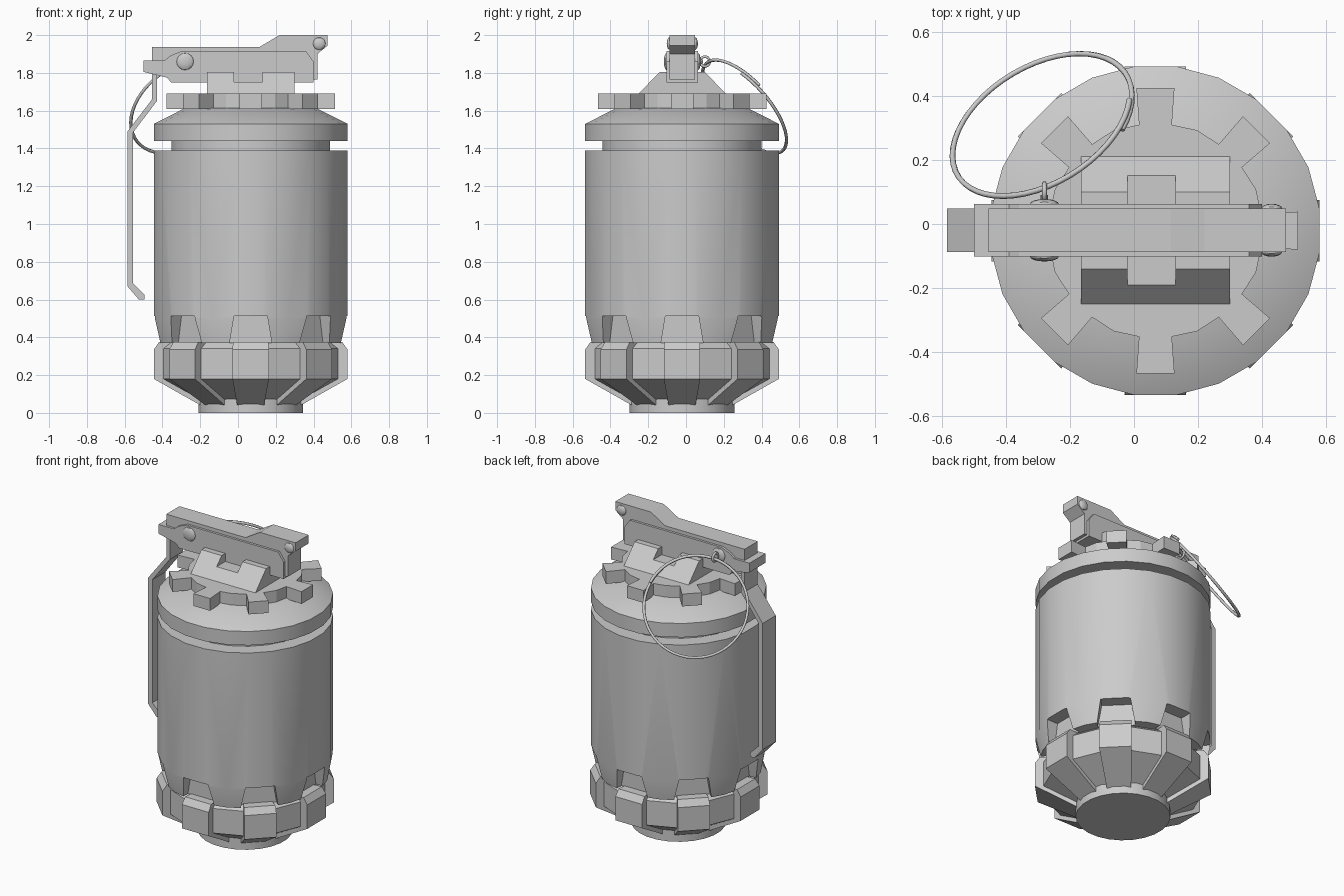
import bpy, bmesh, math
from mathutils import Vector, Matrix

if "Cube" in bpy.data.objects:
    bpy.data.objects.remove(bpy.data.objects["Cube"])

CX, CY = 0.067, -0.021          # axis of the canister
AXIS = Matrix.Translation((CX, CY, 0))


def finish(name, bm, mat=None, smooth=False):
    if mat:
        bm.transform(mat)
    bmesh.ops.recalc_face_normals(bm, faces=bm.faces)
    me = bpy.data.meshes.new(name)
    bm.to_mesh(me)
    bm.free()
    ob = bpy.data.objects.new(name, me)
    bpy.context.collection.objects.link(ob)
    if smooth:
        bpy.ops.object.select_all(action='DESELECT')
        ob.select_set(True)
        bpy.context.view_layer.objects.active = ob
        bpy.ops.object.shade_smooth_by_angle(angle=math.radians(28))
    return ob


def lathe(name, profile, n, smooth=True):
    """Closed solid of revolution; radii are measured to the middle of each flat."""
    bm = bmesh.new()
    k = 1 / math.cos(math.pi / n)
    rings = []
    for r, z in profile:
        rings.append([bm.verts.new((r * k * math.cos((i + .5) * math.tau / n),
                                    r * k * math.sin((i + .5) * math.tau / n), z)) for i in range(n)])
    for a, b in zip(rings, rings[1:]):
        for i in range(n):
            j = (i + 1) % n
            bm.faces.new((a[i], a[j], b[j], b[i]))
    bm.faces.new(rings[0])
    bm.faces.new(rings[-1])
    return finish(name, bm, AXIS, smooth)


def add_prism(bm, pts, to3d, a, b):
    lo = [bm.verts.new(to3d(p, a)) for p in pts]
    hi = [bm.verts.new(to3d(p, b)) for p in pts]
    bm.faces.new(lo)
    bm.faces.new(hi)
    for i in range(len(pts)):
        j = (i + 1) % len(pts)
        bm.faces.new((lo[i], lo[j], hi[j], hi[i]))


along_x = lambda p, t: (t, p[0], p[1])
along_y = lambda p, t: (p[0], t, p[1])
along_z = lambda p, t: (p[0], p[1], t)


def prism(name, pts, to3d, a, b, mat=None):
    bm = bmesh.new()
    add_prism(bm, pts, to3d, a, b)
    return finish(name, bm, mat)


def cut(ob, cutter):
    m = ob.modifiers.new("cut", 'BOOLEAN')
    m.operation, m.object, m.solver = 'DIFFERENCE', cutter, 'EXACT'
    dg = bpy.context.evaluated_depsgraph_get()
    ob.data = bpy.data.meshes.new_from_object(ob.evaluated_get(dg))
    ob.modifiers.clear()
    bpy.data.objects.remove(cutter)


def cylinder_y(name, x, z, y0, y1, r, n=16):
    pts = [(x + r * math.cos(i * math.tau / n), z + r * math.sin(i * math.tau / n)) for i in range(n)]
    return prism(name, pts, along_y, y0, y1)


def wire(name, points, r, cyclic=False):
    cu = bpy.data.curves.new(name, 'CURVE')
    cu.dimensions = '3D'
    cu.bevel_depth, cu.bevel_resolution, cu.use_fill_caps = r, 1, True
    sp = cu.splines.new('POLY')
    sp.points.add(len(points) - 1)
    for p, co in zip(sp.points, points):
        p.co = (*co, 1)
    sp.use_cyclic_u = cyclic
    ob = bpy.data.objects.new(name, cu)
    bpy.context.collection.objects.link(ob)
    return ob


# Main canister, with eight tapered notches round its lower rim
body = lathe("canister_body", [(.49, .37), (.513, .50), (.513, 1.39), (.42, 1.39), (.42, 1.46)], 24)
bm = bmesh.new()
for i in range(8):
    part = bmesh.new()
    add_prism(part, [(-.118, .33), (.118, .33), (.088, .512), (-.088, .512)], along_x, .43, .60)
    part.transform(Matrix.Rotation(i * math.tau / 8, 4, 'Z'))
    tmp = bpy.data.meshes.new("tmp")
    part.to_mesh(tmp)
    part.free()
    bm.from_mesh(tmp)
    bpy.data.meshes.remove(tmp)
cut(body, finish("notch_cutter", bm, AXIS))

# Upper cap and bottom dish
lathe("upper_cap", [(.40, 1.44), (.513, 1.44), (.513, 1.53), (.345, 1.615)], 24)
lathe("base_dish", [(.22, .04), (.462, .18), (.462, .34), (.42, .375)], 16, False)
lathe("base_foot", [(.277, 0), (.277, .075)], 24)

# Eight grip blocks round the base
profile = [(.265, .04), (.513, .18), (.513, .335), (.485, .375), (.40, .375), (.40, .18), (.21, .05)]
for i in range(8):
    prism(f"base_block_{i + 1}", profile, lambda p, s: (p[0], s * (.045 + .1 * p[0]), p[1]), -1, 1,
          AXIS @ Matrix.Rotation(i * math.tau / 8, 4, 'Z'))

# Toothed collar
pts = []
for i in range(8):
    for r, d in ((.335, -8.8), (.45, -7.6), (.45, 7.6), (.335, 8.8), (.34, 22.5)):
        a = math.radians(45 * i + d)
        pts.append((r * math.cos(a), r * math.sin(a)))
prism("toothed_collar", pts, along_z, 1.61, 1.69, AXIS)

# Sloped lever housing with a slot across the middle
housing = prism("lever_housing", [(-.255, 1.685), (.215, 1.685), (.10, 1.805), (-.14, 1.805)],
                along_x, -.165, .30)
cut(housing, prism("slot_cutter", [(-.02, 1.752), (.13, 1.752), (.13, 1.9), (-.02, 1.9)],
                   along_y, -.4, .4))

# Lever head: two side plates and the raised top bar
plate = [(-.5, 1.805), (-.375, 1.775), (-.355, 1.75), (.40, 1.75), (.40, 1.86), (.36, 1.915),
         (-.30, 1.915), (-.36, 1.89), (-.39, 1.865), (-.5, 1.865)]
prism("lever_side_plates", plate, along_y, -.102, .063)
prism("lever_top_bar", [(-.455, 1.80), (.30, 1.76), (.42, 1.765), (.42, 1.90), (.475, 1.945), (.475, 2.0),
                        (.22, 2.0), (.115, 1.938), (-.455, 1.938)], along_y, -.087, .048)

# Long bent safety handle
prism("safety_handle", [(-.455, 1.85), (-.455, 1.66), (-.585, 1.49), (-.585, .67), (-.525, .6), (-.495, .6),
                        (-.495, .625), (-.555, .685), (-.555, 1.485), (-.43, 1.65), (-.43, 1.85)],
      along_y, -.087, .048)

# Rivets with domed heads
for x, z, r, h in ((-.28, 1.86, .045, .0825), (.43, 1.955, .033, .0675)):
    for s in (-1, 1):
        bm = bmesh.new()
        bmesh.ops.create_uvsphere(bm, u_segments=16, v_segments=8, radius=1)
        finish("lever_rivet", bm, Matrix.Translation((x, -.0195 + s * h, z)) @
               Matrix.Diagonal((r, .015, r, 1)), True)

# Safety pin with eyelet, and the pull ring hanging through it
cylinder_y("safety_pin", -.28, 1.86, -.10, .09, .012, 10)
wire("pin_eyelet", [(-.28, .10 + .026 * math.cos(i * math.tau / 14), 1.86 + .026 * math.sin(i * math.tau / 14))
                    for i in range(14)], .008, True)
n = Vector((-.417, .68, .603)).normalized()
u = Vector((0, -.21, .24))
u = (u - n * u.dot(n)).normalized()
v = n.cross(u)
c = Vector((-.288, .31, 1.62))
turn = []
for i in range(54):                       # overlapping end like a split ring
    a = math.radians(62 + i * 7.2)
    turn.append(c + (u * math.cos(a) + v * math.sin(a)) * .307 + n * (.016 * i / 53 - .008))
wire("pull_ring", turn, .009)
